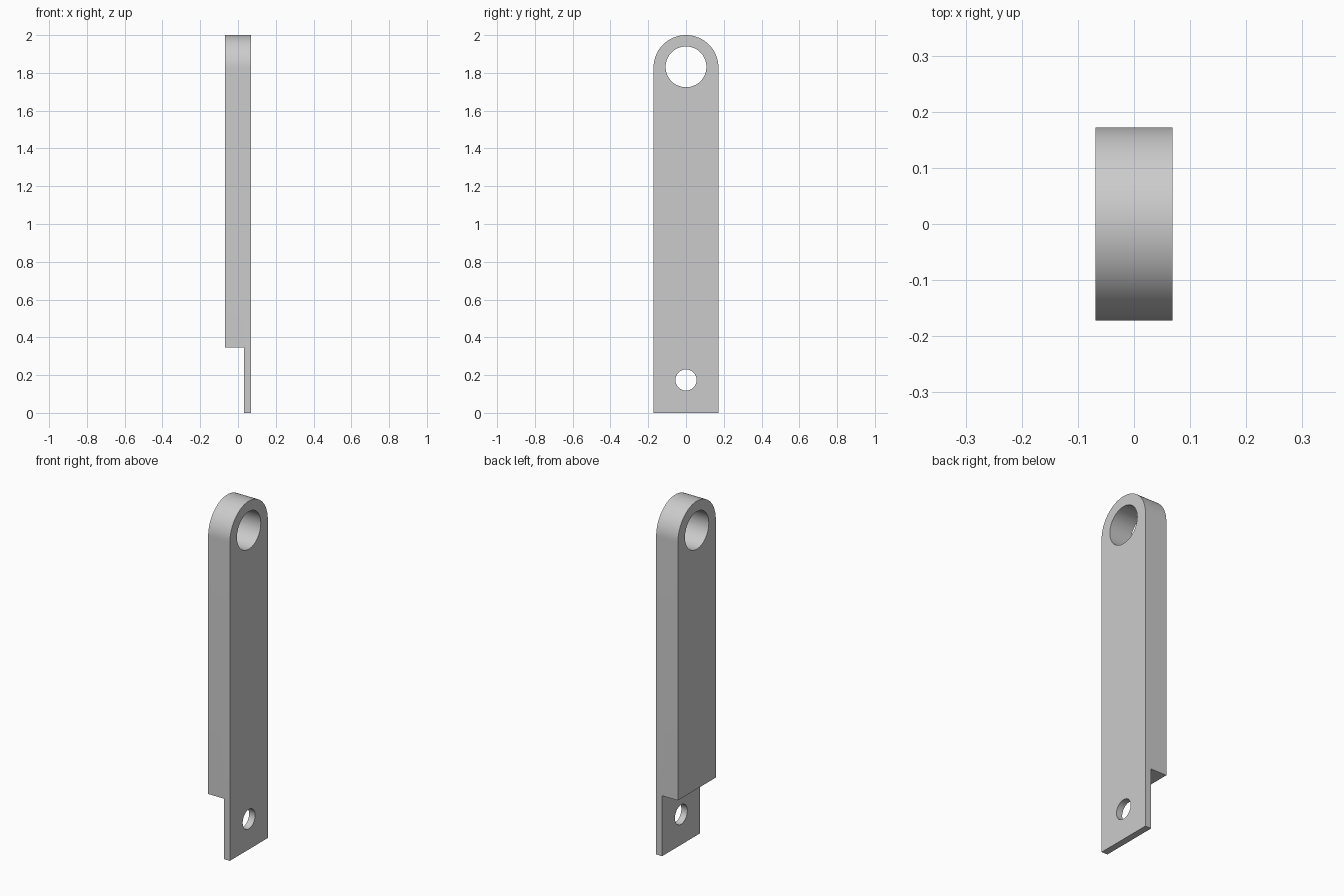
import bpy
import bmesh
from math import pi, sin, cos

HALF_THICK, RADIUS, HEIGHT = 0.069, 0.172, 2.0
TAB_X, STEP_Z = 0.031, 0.347
EYE_Z = HEIGHT - RADIUS
ARC_STEPS = 48

default = bpy.data.objects.get("Cube")
if default:
    bpy.data.objects.remove(default, do_unlink=True)

steel = bpy.data.materials.new("grey steel")
steel.use_nodes = True
GREY = (0.6, 0.6, 0.6, 1)
steel.diffuse_color = GREY
steel.node_tree.nodes["Principled BSDF"].inputs["Base Color"].default_value = GREY


def cut(target, cutter):
    """Subtract the cutter from the target, then remove the cutter."""
    cutter.hide_render = True
    mod = target.modifiers.new("cut", "BOOLEAN")
    mod.operation, mod.solver, mod.object = "DIFFERENCE", "EXACT", cutter
    bpy.context.view_layer.objects.active = target
    bpy.ops.object.modifier_apply(modifier=mod.name)
    bpy.data.objects.remove(cutter, do_unlink=True)


def hole_cutter(z, radius):
    bpy.ops.mesh.primitive_cylinder_add(
        vertices=64, radius=radius, depth=1, location=(0, 0, z), rotation=(0, pi / 2, 0))
    return bpy.context.object


# Bar: square foot and round head, extruded through its thickness
outline = [(-RADIUS, 0), (RADIUS, 0)]
for i in range(ARC_STEPS + 1):
    a = pi * i / ARC_STEPS
    outline.append((RADIUS * cos(a), EYE_Z + RADIUS * sin(a)))
bm = bmesh.new()
face = bm.faces.new([bm.verts.new((-HALF_THICK, y, z)) for y, z in outline])
grown = bmesh.ops.extrude_face_region(bm, geom=[face])["geom"]
bmesh.ops.translate(bm, vec=(2 * HALF_THICK, 0, 0),
                    verts=[v for v in grown if isinstance(v, bmesh.types.BMVert)])
bmesh.ops.recalc_face_normals(bm, faces=bm.faces)
mesh = bpy.data.meshes.new("link_bar")
bm.to_mesh(mesh)
bm.free()
mesh.materials.append(steel)
bar = bpy.data.objects.new("link_bar", mesh)
bpy.context.collection.objects.link(bar)

# Step that leaves a thin tab at the foot
bpy.ops.mesh.primitive_cube_add(size=1, location=(TAB_X - 0.5, 0, STEP_Z - 0.5))
cut(bar, bpy.context.object)

# Large eye in the head and small bolt hole in the tab
cut(bar, hole_cutter(EYE_Z + 0.004, 0.108))
cut(bar, hole_cutter(0.174, 0.056))

# Smooth curved walls, sharp edges
bpy.ops.object.select_all(action="DESELECT")
bar.select_set(True)
bpy.context.view_layer.objects.active = bar
bpy.ops.object.shade_smooth_by_angle(angle=pi / 6)
